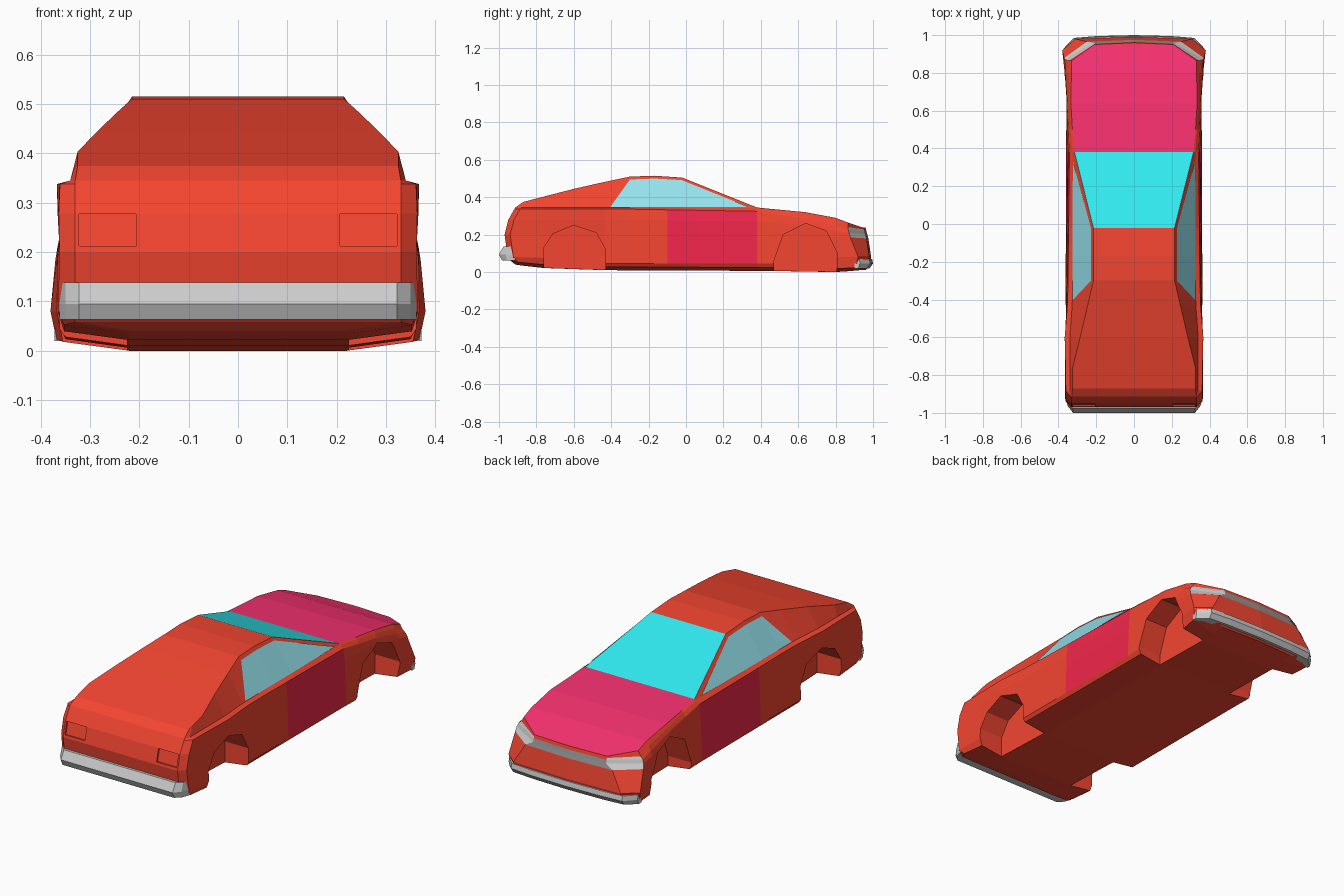
import bpy, bmesh

if "Cube" in bpy.data.objects:
    bpy.data.objects.remove(bpy.data.objects["Cube"])


def material(name, rgb):
    m = bpy.data.materials.new(name)
    m.diffuse_color = (*rgb, 1)
    m.use_nodes = True
    m.node_tree.nodes["Principled BSDF"].inputs["Base Color"].default_value = m.diffuse_color
    return m


RED = material("red_paint", (0.9, 0.06, 0.03))
CRIMSON = material("crimson_hood", (0.92, 0.03, 0.16))
DOOR = material("door_paint", (0.88, 0.02, 0.07))
GLASS = material("windscreen_glass", (0.03, 0.82, 0.87))
SIDE_GLASS = material("side_glass", (0.3, 0.76, 0.85))
LAMP = material("lamp_grey", (0.75, 0.75, 0.75))
DARK = material("grille_grey", (0.3, 0.3, 0.3))


def lerp_keys(keys, t):
    if t <= keys[0][0]:
        return keys[0][1]
    for (a, u), (b, v) in zip(keys, keys[1:]):
        if t <= b:
            return u + (v - u) * (t - a) / (b - a)
    return keys[-1][1]


def finish(bm, name, mats=(), mirror=False):
    if mirror:
        bmesh.ops.mirror(bm, geom=bm.verts[:] + bm.edges[:] + bm.faces[:], axis='X', merge_dist=0.0005)
    bmesh.ops.recalc_face_normals(bm, faces=bm.faces[:])
    me = bpy.data.meshes.new(name)
    bm.to_mesh(me)
    bm.free()
    for m in mats:
        me.materials.append(m)
    ob = bpy.data.objects.new(name, me)
    bpy.context.collection.objects.link(ob)
    return ob


# Body lines along the length: height or half width against y
TOP_Z = [(-.87, .375), (-.6, .445), (-.31, .51), (-.17, .515), (-.02, .505), (.38, .345), (.64, .32), (.8, .29), (.95, .237)]
TOP_X = [(-.76, .325), (-.6, .285), (-.3, .215), (-.02, .215), (.38, .315), (.6, .335), (.87, .33), (.95, .3)]
BELT_Z = [(.3, .345), (.38, .342), (.64, .305), (.8, .27), (.87, .24), (.95, .228)]
BELT_X = [(-.87, .34), (-.6, .34), (-.4, .325), (.38, .325), (.64, .345), (.87, .345)]
SHOULDER_Z = [(-.4, .338), (.38, .325), (.64, .285), (.87, .228), (.95, .22)]
SHOULDER_X = [(-.87, .36), (-.6, .367), (-.4, .35), (.38, .342), (.64, .353), (.87, .358)]
MID_Z = [(.6, .2), (.87, .185), (.95, .18)]
MID_X = [(-.87, .362), (0, .356), (.38, .353), (.64, .36), (.87, .37)]
LOW_Z = [(-.8, .08), (-.43, .045), (.47, .045), (.8, .08)]
LOW_X = [(-.87, .365), (-.43, .362), (.38, .36), (.8, .366), (.87, .38)]
FLOOR_Z = [(-.87, .04), (-.77, .022), (-.43, .01), (.47, .006), (.8, 0), (.95, .012)]
# End profiles: y against height
REAR_Y = [(.03, -.9), (.07, -.95), (.14, -.97), (.21, -.97), (.28, -.95), (.35, -.91), (.375, -.87)]
NOSE_Y = [(0, .93), (.02, .965), (.05, .98), (.15, .98), (.18, .965), (.237, .95)]


def half_section(y):
    f = lambda k: lerp_keys(k, y)
    fl, mx, mz, hx, hz = f(FLOOR_Z), f(MID_X), f(MID_Z), f(SHOULDER_X), f(SHOULDER_Z)
    return [(0, y, fl), (.22, y, fl), (f(LOW_X) - .012, y, fl + .018), (f(LOW_X), y, f(LOW_Z)),
            (mx, y, mz), ((mx + hx) / 2 + .002, y, mz + (hz - mz) * .57), (hx, y, hz),
            (f(BELT_X), y, f(BELT_Z)), (f(TOP_X), y, f(TOP_Z)), (0, y, f(TOP_Z))]


def rear_row(y, inset, limit):
    return [(min(x, limit), lerp_keys(REAR_Y, z) + inset, z) for x, _, z in half_section(y)]


def nose_row(y, inset, limits):
    return [(min(x, limits[i]), lerp_keys(NOSE_Y, z) - inset * (.06 if i < 4 else .085), z)
            for i, (x, _, z) in enumerate(half_section(y))]


# Body shell: lofted half sections, closed at both ends and mirrored
STATIONS = [-.76, -.6, -.43, -.3, -.17, -.1, -.02, .38, .5, .64, .8]
rows = [rear_row(-.87, 0, .33), rear_row(-.84, .03, 1)]
rows += [half_section(y) for y in STATIONS]
rows += [nose_row(.87, 1, [1] * 10), nose_row(.95, 0, [.31] * 4 + [.25] + [.21] * 5)]
rows = [[(0, y - .0, z) for _, y, z in rows[0]]] + rows
rows.append([(0, y + .01, z) for _, y, z in rows[-1]])
rows[-1][-1] = rows[-2][-1]

bm = bmesh.new()
grid = [[bm.verts.new(p) for p in r] for r in rows]
last = len(rows) - 2
for r in range(last + 1):
    for i in range(9):
        f = bm.faces.new((grid[r][i], grid[r + 1][i], grid[r + 1][i + 1], grid[r][i + 1]))
        y0, y1 = rows[r][i][1], rows[r + 1][i][1]
        if i == 8 and r < last:
            f.material_index = 1 if y0 > .37 else 3 if y1 > .37 else 0
        elif 3 <= i <= 5 and y0 > -.11 and y1 < .39:
            f.material_index = 2
        elif r == last - 1 and i in (4, 5, 6):
            f.material_index = 4
        elif r == last and i in (4, 5):
            f.material_index = 5
bmesh.ops.remove_doubles(bm, verts=bm.verts[:], dist=0.0005)
body = finish(bm, "body", (RED, CRIMSON, DOOR, GLASS, LAMP, DARK), mirror=True)


# Wheel wells and tail lamp recesses are cut from side-view outlines
def cut(outline, x0, x1):
    for s in (1, -1):
        bm = bmesh.new()
        a = [bm.verts.new((s * x0, y, z)) for y, z in outline]
        b = [bm.verts.new((s * x1, y, z)) for y, z in outline]
        bm.faces.new(a)
        bm.faces.new(b)
        for i in range(len(a)):
            j = (i + 1) % len(a)
            bm.faces.new((a[i], a[j], b[j], b[i]))
        c = finish(bm, "cutter")
        c.hide_render = True
        mod = body.modifiers.new("cut", 'BOOLEAN')
        mod.operation, mod.solver, mod.object = 'DIFFERENCE', 'EXACT', c
        bpy.context.view_layer.objects.active = body
        bpy.ops.object.modifier_apply(modifier=mod.name)
        bpy.data.objects.remove(c)


cut([(-.76, -.1), (-.76, .13), (-.71, .205), (-.6, .25), (-.48, .21), (-.43, .12), (-.43, -.1)], .225, .5)
cut([(.47, -.1), (.47, .06), (.52, .2), (.64, .26), (.75, .22), (.81, .1), (.8, -.1)], .225, .5)
cut([(-1, .212), (-.958, .212), (-.941, .277), (-1, .277)], .207, .322)


# Side windows lying on the cabin sides
def cabin_x(y, z):
    bx, bz = lerp_keys(BELT_X, y), lerp_keys(BELT_Z, y)
    tx, tz = lerp_keys(TOP_X, y), lerp_keys(TOP_Z, y)
    return bx + (tx - bx) * (z - bz) / max(tz - bz, .01) + .003


for s, side in ((1, "right"), (-1, "left")):
    bm = bmesh.new()
    tops = [(-.405, .348), (-.3, .495), (-.17, .5), (-.025, .492), (.335, .348)]
    up = [bm.verts.new((s * cabin_x(y, z), y, z)) for y, z in tops]
    low = [bm.verts.new((s * cabin_x(y, .347), y, .347)) for y, _ in tops[1:-1]]
    low = [up[0]] + low + [up[-1]]
    for i in range(4):
        f = bm.faces.new(list(dict.fromkeys((low[i], low[i + 1], up[i + 1], up[i]))))
    finish(bm, side + "_window", (SIDE_GLASS,))
    ob = bpy.data.objects[side + "_window"]
    if (ob.data.polygons[1].normal.x > 0) != (s > 0):
        ob.data.flip_normals()


# Bumpers: a profile swept around a half path, then mirrored
def bumper(name, path, profile):
    bm = bmesh.new()
    rings = [[bm.verts.new((x, y + dy * k, z)) for dy, z in profile] for x, y, k in path]
    n = len(profile)
    for a, b in zip(rings, rings[1:]):
        for i in range(n):
            bm.faces.new((a[i], b[i], b[(i + 1) % n], a[(i + 1) % n]))
    bm.faces.new(rings[-1])
    finish(bm, name, (), mirror=True)


bumper("rear_bumper", [(0, -.965, 1), (.322, -.965, 1), (.35, -.945, .6), (.362, -.92, .2)],
       [(.03, .138), (-.01, .138), (-.035, .095), (-.02, .063), (.03, .063)])
bumper("front_bumper", [(0, .97, 1), (.2, .965, 1), (.32, .955, 1), (.372, .915, .5)],
       [(-.03, .07), (.025, .07), (.03, .045), (.012, .02), (-.03, .02)])
